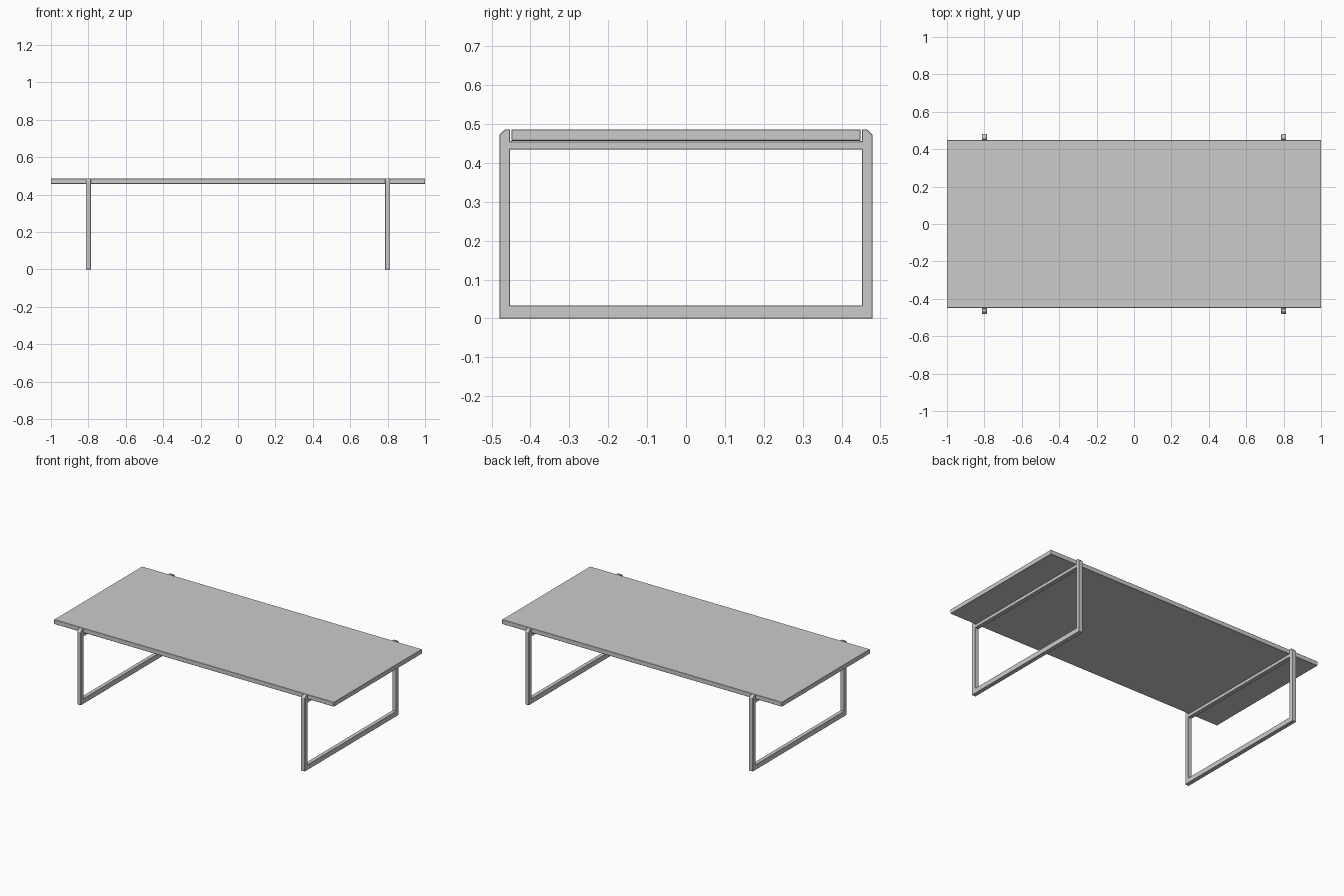
import bpy, bmesh

if "Cube" in bpy.data.objects:
    bpy.data.objects.remove(bpy.data.objects["Cube"])

LEG_X, HALF_W = 0.8, 0.0135
OUT, INN = 0.48, 0.452
TOP, SEAT = 0.486, 0.457


def finish(name, bm, bevel):
    bmesh.ops.recalc_face_normals(bm, faces=bm.faces)
    mesh = bpy.data.meshes.new(name)
    bm.to_mesh(mesh)
    bm.free()
    obj = bpy.data.objects.new(name, mesh)
    bpy.context.collection.objects.link(obj)
    mod = obj.modifiers.new("edge_bevel", "BEVEL")
    mod.width, mod.segments = bevel, 1
    return obj


def box(name, lo, hi, bevel):
    bm = bmesh.new()
    bmesh.ops.create_cube(bm, size=1)
    for v in bm.verts:
        v.co = [(a + b) / 2 + c * (b - a) for a, b, c in zip(lo, hi, v.co)]
    return finish(name, bm, bevel)


def extrude_profile(name, pts, x0, x1, bevel):
    bm = bmesh.new()
    face = bm.faces.new([bm.verts.new((x0, y, z)) for y, z in pts])
    new = bmesh.ops.extrude_face_region(bm, geom=[face])["geom"]
    verts = [g for g in new if isinstance(g, bmesh.types.BMVert)]
    bmesh.ops.translate(bm, verts=verts, vec=(x1 - x0, 0, 0))
    return finish(name, bm, bevel)


# Table top, fitted between the posts
box("table_top", (-1, -0.449, SEAT), (1, 0.449, TOP), 0.0015)

# Half of the U profile: floor runner, post and chamfered post tip
half = [(INN, 0.033), (INN, TOP), (OUT - 0.014, TOP), (OUT, TOP - 0.014), (OUT, 0)]
profile = half + [(-y, z) for y, z in reversed(half)]

for side, label in ((-1, "left"), (1, "right")):
    x0, x1 = side * LEG_X - HALF_W, side * LEG_X + HALF_W
    # Leg frame
    extrude_profile(label + "_leg_frame", profile, x0, x1, 0.0015)
    # Cross rail carrying the top
    box(label + "_cross_rail", (x0, -INN - 0.004, 0.435), (x1, INN + 0.004, 0.456), 0.0015)
